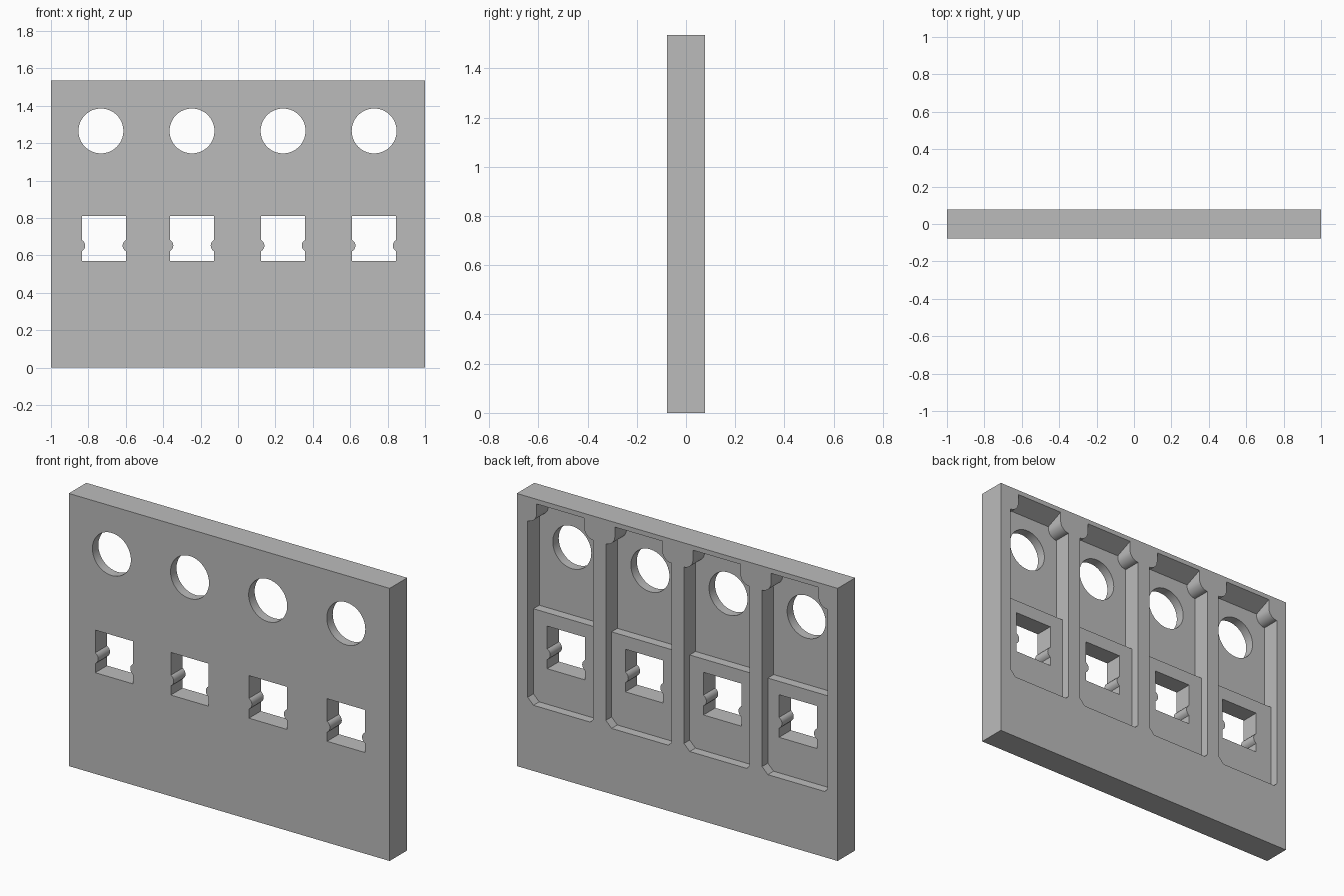
import bpy
from math import sin, cos, pi, radians

if "Cube" in bpy.data.objects:
    bpy.data.objects.remove(bpy.data.objects["Cube"])

grey = bpy.data.materials.new("mid grey")
grey.use_nodes = True
COLOUR = (0.5, 0.5, 0.5, 1)
grey.diffuse_color = COLOUR
grey.node_tree.nodes["Principled BSDF"].inputs["Base Color"].default_value = COLOUR

HALF_DEPTH = 0.078
HEIGHT = 1.536
PITCH = 0.487
OUT = 0.1          # cutters run past the faces to here


def arc(cx, cz, r, start, end, steps):
    """Points on an arc in the xz plane, angles in degrees."""
    angles = [radians(start + (end - start) * i / steps) for i in range(steps + 1)]
    return [(cx + r * cos(a), cz + r * sin(a)) for a in angles]


def prism(name, outline, y0, y1, back_rise=0.0, rise_above=9.0):
    """Extrude an xz outline along y; points above a height may rise at the back."""
    n = len(outline)
    verts = [(x, y0, z) for x, z in outline]
    verts += [(x, y1, z + (back_rise if z > rise_above else 0)) for x, z in outline]
    faces = [list(range(n)), list(range(2 * n - 1, n - 1, -1))]
    faces += [[(i + 1) % n, i, i + n, (i + 1) % n + n] for i in range(n)]
    mesh = bpy.data.meshes.new(name)
    mesh.from_pydata(verts, [], faces)
    mesh.update()
    obj = bpy.data.objects.new(name, mesh)
    bpy.context.collection.objects.link(obj)
    obj.data.materials.append(grey)
    return obj


def cut(target, cutter):
    cutter.hide_render = True
    mod = target.modifiers.new("cut", 'BOOLEAN')
    mod.operation = 'DIFFERENCE'
    mod.solver = 'EXACT'
    mod.object = cutter
    bpy.context.view_layer.objects.active = target
    bpy.ops.object.modifier_apply(modifier=mod.name)
    bpy.data.objects.remove(cutter)


# Solid panel
panel = prism("panel", [(-1, 0), (1, 0), (1, HEIGHT), (-1, HEIGHT)], -HALF_DEPTH, HALF_DEPTH)

for i in range(4):
    c = -0.733 + PITCH * i
    w = 0.204                      # pocket half width
    floor_z, step_z = 0.37, 0.885

    # Shallow lower pocket with chamfered bottom corners
    lower = [(c - w, floor_z + 0.018), (c - w + 0.018, floor_z),
             (c + w - 0.036, floor_z), (c + w, floor_z + 0.036),
             (c + w, 1.2), (c - w, 1.2)]
    cut(panel, prism("lower_pocket_cutter", lower, 0.027, OUT))

    # Deep upper pocket: rounded corner posts and a sloping top
    top, post, post_z = 1.465, 0.056, 1.456
    upper = [(c - w, step_z), (c + w, step_z)]
    upper += arc(c + w, post_z, post, 270, 180, 10)
    upper += [(c + w - post, top), (c - w + post, top)]
    upper += arc(c - w, post_z, post, 0, -90, 10)
    cut(panel, prism("upper_pocket_cutter", upper, -0.025, OUT, 0.054, 1.46))

    # Round hole
    cut(panel, prism("round_hole_cutter", arc(c, 1.265, 0.12, 0, 354.375, 63), -OUT, OUT))

    # Square window with a half-round rib on each side
    wc = c + (0.016 if i == 0 else 0)
    h, rib_z = 0.118, 0.652
    window = [(wc - h, 0.57), (wc + h, 0.57)]
    window += arc(wc + h + 0.016, rib_z, 0.034, 242, 118, 12)
    window += [(wc + h, 0.81), (wc - h, 0.81)]
    window += arc(wc - h - 0.016, rib_z, 0.034, 62, -62, 12)
    cut(panel, prism("window_cutter", window, -OUT, OUT))

# Smooth round walls, sharp edges
bpy.ops.object.select_all(action='DESELECT')
panel.select_set(True)
bpy.context.view_layer.objects.active = panel
bpy.ops.object.shade_smooth_by_angle(angle=radians(30))
